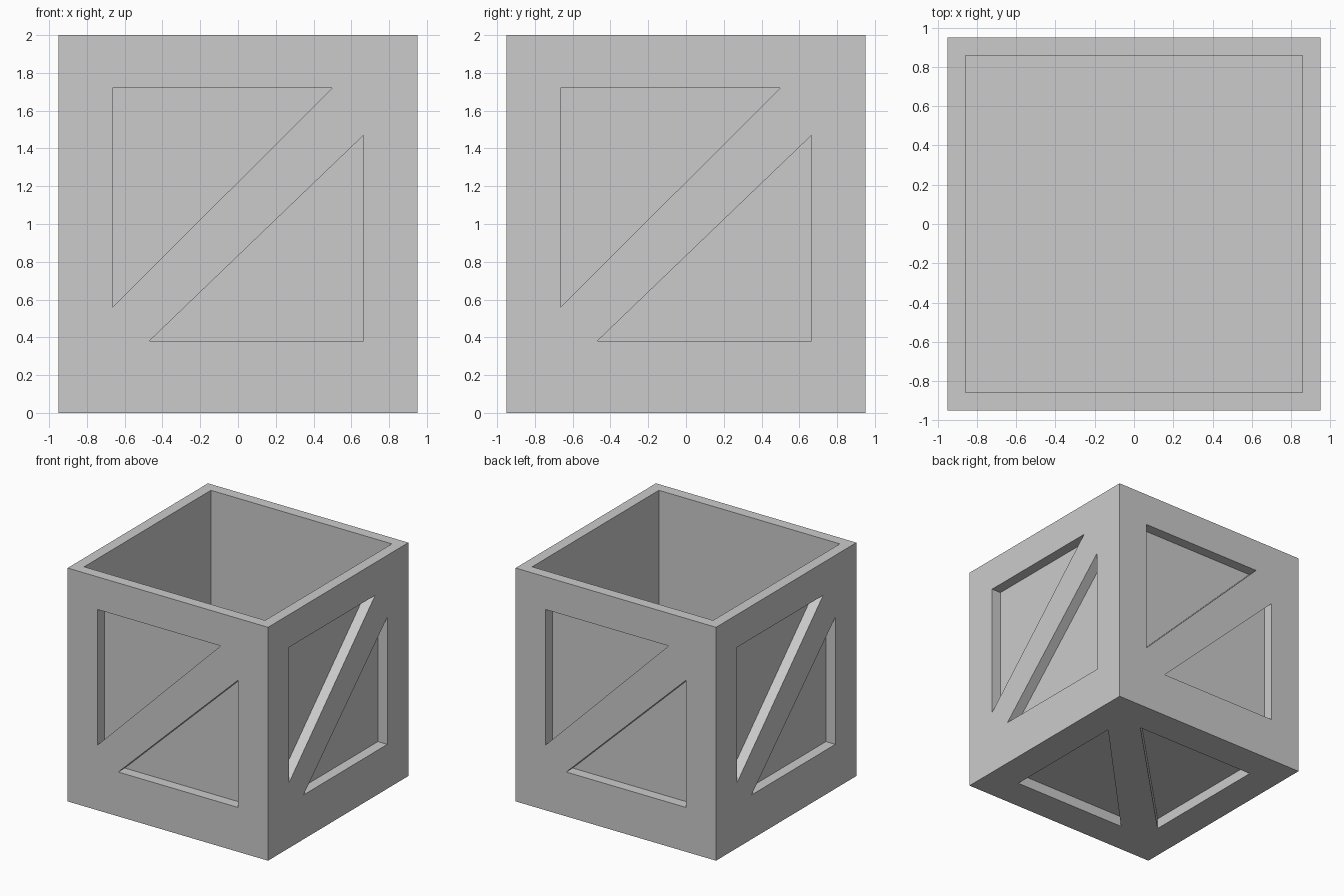
import bpy, bmesh
from math import pi
from mathutils import Matrix, Vector

if "Cube" in bpy.data.objects:
    bpy.data.objects.remove(bpy.data.objects["Cube"])

HALF, INNER, DEPTH = 0.95, 0.858, 0.089

# Two triangles of a panel, as (right, up) seen from outside
TRIANGLES = [
    [(-0.665, -0.49), (0.50, 0.67), (-0.665, 0.67)],
    [(-0.47, -0.67), (0.665, -0.67), (0.665, 0.42)],
]


def add_object(name, bm):
    bmesh.ops.recalc_face_normals(bm, faces=bm.faces)
    mesh = bpy.data.meshes.new(name)
    bm.to_mesh(mesh)
    bm.free()
    obj = bpy.data.objects.new(name, mesh)
    bpy.context.collection.objects.link(obj)
    return obj


def box(name, half, z0, z1):
    bm = bmesh.new()
    size = Matrix.Diagonal((2 * half, 2 * half, z1 - z0, 1))
    bmesh.ops.create_cube(bm, size=1, matrix=Matrix.Translation((0, 0, (z0 + z1) / 2)) @ size)
    return add_object(name, bm)


def prism(bm, points, origin, u, v):
    """Triangular prism sunk DEPTH into a face and standing proud of it."""
    w = u.cross(v)
    base = [bm.verts.new(origin + u * a + v * b - w * DEPTH) for a, b in points]
    face = bm.faces.new(base)
    out = bmesh.ops.extrude_face_region(bm, geom=[face])
    verts = [g for g in out["geom"] if isinstance(g, bmesh.types.BMVert)]
    bmesh.ops.translate(bm, verts=verts, vec=w * (DEPTH + 0.1))


# Open-topped crate
crate = box("crate", HALF, 0, 2)
cavity = box("cavity_cutter", INNER, 0.094, 2.2)

# Triangular recesses on the four sides and the underside
bm = bmesh.new()
for tri in TRIANGLES:
    for k in range(4):
        turn = Matrix.Rotation(k * pi / 2, 3, 'Z')
        prism(bm, tri, turn @ Vector((0, -HALF, 1.05)), turn @ Vector((1, 0, 0)), Vector((0, 0, 1)))
    prism(bm, tri, Vector((0, 0, 0)), Vector((0, -1, 0)), Vector((-1, 0, 0)))
recesses = add_object("recess_cutter", bm)

for cutter in (cavity, recesses):
    mod = crate.modifiers.new(cutter.name, 'BOOLEAN')
    mod.operation, mod.solver, mod.object = 'DIFFERENCE', 'EXACT', cutter
    cutter.hide_render = True
    cutter.display_type = 'WIRE'
